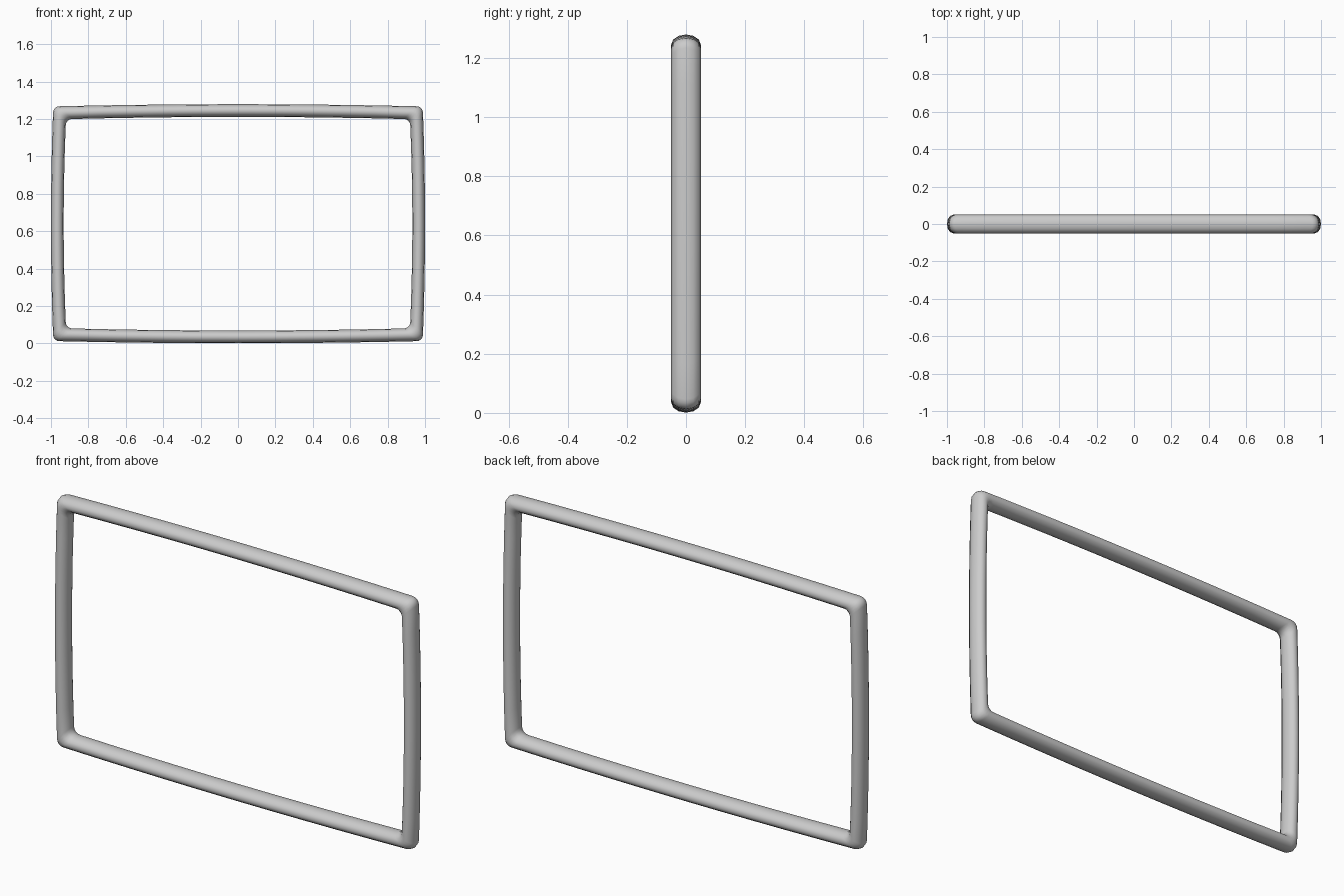
import bpy, bmesh, math

if "Cube" in bpy.data.objects:
    bpy.data.objects.remove(bpy.data.objects["Cube"])

HALF_W, HALF_H, CENTRE_Z = 1.0, 0.639, 0.64
THICK, DEPTH = 0.034, 0.05      # half sizes of the tube section
BULGE, RADIUS, SIDES = 0.011, 0.034, 12


def outline(inset):
    """Rounded rectangle with slightly bowed sides, inset from the outer edge."""
    a, b = HALF_W - inset, HALF_H - inset
    ca, cb = a - BULGE - RADIUS, b - BULGE - RADIUS
    pts = []
    for k, (sx, sz) in enumerate([(1, 1), (-1, 1), (-1, -1), (1, -1)]):
        # corner arc
        for i in range(5):
            t = math.pi / 2 * (k + i / 4)
            pts.append((sx * ca + RADIUS * math.cos(t), sz * cb + RADIUS * math.sin(t)))
        # bowed side towards the next corner
        for i in range(1, 10):
            u = 1 - i / 5
            bow = BULGE * (1 - u * u)
            if k % 2 == 0:
                pts.append((sx * ca * u, sz * (b - BULGE + bow)))
            else:
                pts.append((sx * (a - BULGE + bow), sz * cb * u))
    return pts


# Elliptical section swept round the outline
bm = bmesh.new()
rings = []
for j in range(SIDES):
    t = 2 * math.pi * j / SIDES
    inset, y = THICK * (1 - math.cos(t)), DEPTH * math.sin(t)
    rings.append([bm.verts.new((x, y, z + CENTRE_Z)) for x, z in outline(inset)])
n = len(rings[0])
for j in range(SIDES):
    p, q = rings[j], rings[(j + 1) % SIDES]
    for i in range(n):
        bm.faces.new((p[i], p[(i + 1) % n], q[(i + 1) % n], q[i]))
bmesh.ops.recalc_face_normals(bm, faces=bm.faces)
mesh = bpy.data.meshes.new("rectangular_frame")
bm.to_mesh(mesh)
bm.free()
frame = bpy.data.objects.new("rectangular_frame", mesh)
bpy.context.collection.objects.link(frame)
for f in mesh.polygons:
    f.use_smooth = True
